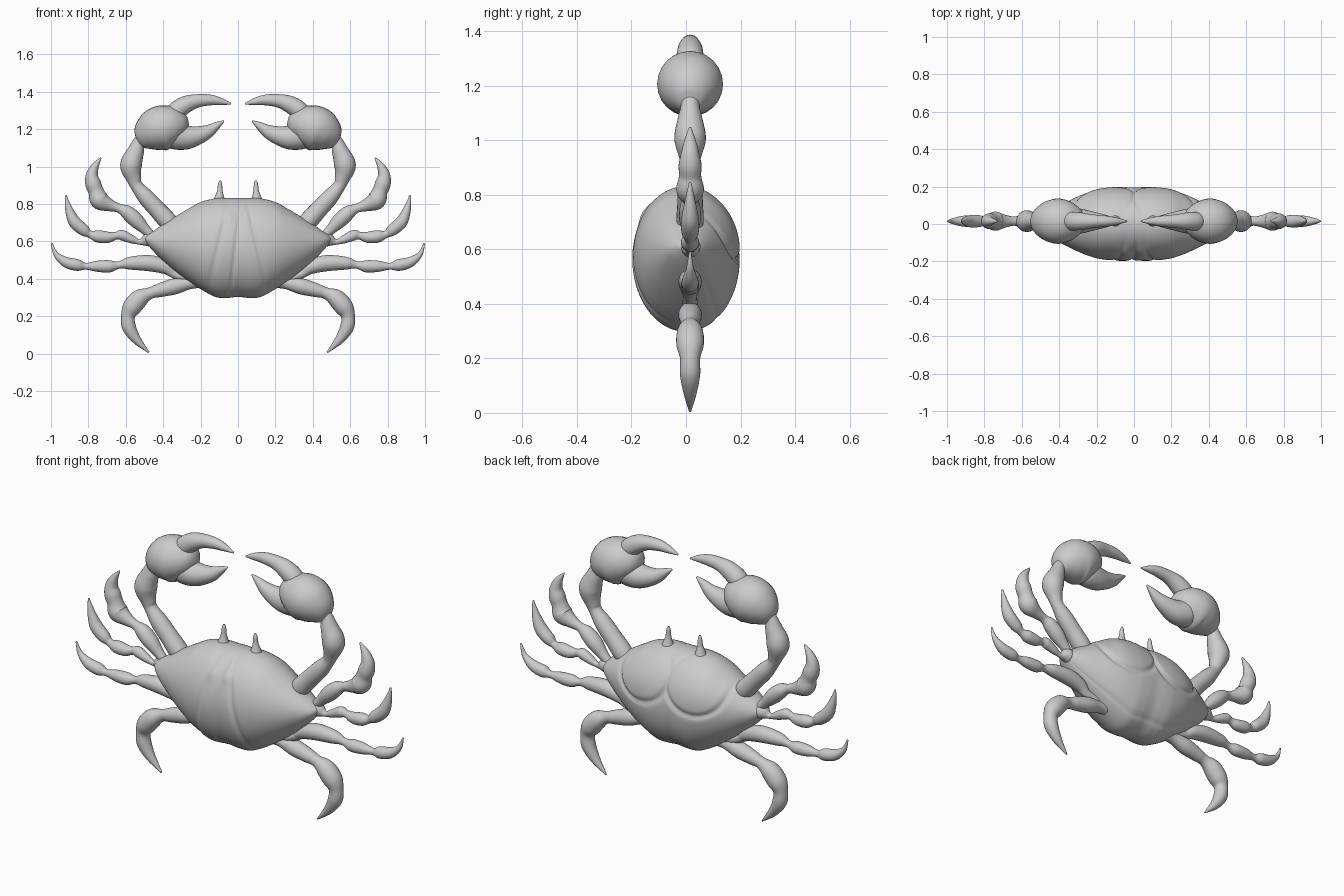
import bpy, bmesh
from math import sin, cos, pi, exp, hypot, sqrt

LIMB_Y = 0.015


def spline(pts, steps):
    """Catmull-Rom through tuples of any length."""
    p = [pts[0]] + list(pts) + [pts[-1]]
    out = []
    for i in range(1, len(p) - 2):
        for s in range(steps):
            t = s / steps
            out.append(tuple(
                0.5 * (2 * b + (c - a) * t + (2 * a - 5 * b + 4 * c - d) * t * t
                       + (3 * b - a - 3 * c + d) * t ** 3)
                for a, b, c, d in zip(*p[i - 1:i + 3])))
    return out + [tuple(pts[-1])]


def loft(name, rings, mirror):
    """Skin a list of equal-sized closed rings, capping both ends."""
    bm = bmesh.new()
    vs = [[bm.verts.new(co) for co in ring] for ring in rings]
    n = len(vs[0])
    for a, b in zip(vs, vs[1:]):
        for j in range(n):
            bm.faces.new((a[j], a[(j + 1) % n], b[(j + 1) % n], b[j]))
    bm.faces.new(vs[0])
    bm.faces.new(vs[-1])
    bmesh.ops.recalc_face_normals(bm, faces=bm.faces)
    for f in bm.faces:
        f.smooth = True
    me = bpy.data.meshes.new(name)
    bm.to_mesh(me)
    bm.free()
    ob = bpy.data.objects.new(name, me)
    bpy.context.collection.objects.link(ob)
    if mirror:
        m = ob.modifiers.new("mirror", 'MIRROR')
        m.use_mirror_merge = False
    return ob


def limb(name, pts, y=LIMB_Y, sides=24):
    """Round tube through (x, z, radius) points, mirrored to the other side."""
    path = spline(pts, 6)
    rings = []
    for i, (x, z, r) in enumerate(path):
        a, b = path[max(i - 1, 0)], path[min(i + 1, len(path) - 1)]
        dx, dz = b[0] - a[0], b[1] - a[1]
        l = hypot(dx, dz) or 1
        nx, nz = -dz / l, dx / l
        r = max(r, 0.003)
        rings.append([(x + nx * r * cos(k * 2 * pi / sides),
                       y + r * sin(k * 2 * pi / sides),
                       z + nz * r * cos(k * 2 * pi / sides)) for k in range(sides)])
    return loft(name, rings, True)


def bump(v, width):
    return exp(-(v / width) ** 2)


# Shell: elliptical sections (x, top z, bottom z, half depth)
half = [(0, .832, .303, .195), (.06, .832, .298, .197), (.12, .83, .303, .195),
        (.2, .81, .345, .183), (.27, .772, .392, .16), (.34, .73, .445, .128),
        (.41, .685, .505, .092), (.46, .65, .555, .06), (.488, .63, .59, .03),
        (.496, .618, .603, .008)]
sections = [(-x, t, b, d) for x, t, b, d in reversed(half[1:])] + half
rings = []
for x, top, bot, d in spline(sections, 9):
    ring = []
    for k in range(128):
        a = 2 * pi * k / 128
        y = d * cos(a)
        z = (top + bot) / 2 + (top - bot) / 2 * sin(a)
        ax, fade = abs(x), min(1, d / .12) * abs(cos(a))
        if y > 0:
            # two raised lobes on the back and a rim groove below
            e = sqrt(((ax - .16) / .165) ** 2 + ((z - .71) / .145) ** 2)
            y += fade * (.008 * max(0, 1 - e * e) - .012 * bump(e - 1, .08))
            y -= fade * .01 * bump(a - 2 * pi + .95, .05)
        else:
            # belly creases and small mouth plates
            crease = .165 - (z - .32) * .24
            y += fade * .008 * (bump(ax - crease, .014)
                                + bump(x + .02 - (z - .5) * .12, .012))
            y -= fade * .012 * bump(ax - .05, .03) * bump(z - .74, .035)
        ring.append((x, y, z))
    rings.append(ring)
loft("shell", rings, False)

# Eye stalks
limb("eye_stalks", [(.1, .80, .04), (.099, .835, .026), (.097, .87, .015),
                    (.096, .905, .011), (.095, .922, .006), (.095, .926, .003)])

# Claw arms
limb("claw_arms", [(.35, .68, .045), (.378, .711, .05), (.428, .766, .047),
                   (.492, .836, .044), (.54, .894, .033), (.556, .932, .039),
                   (.572, 1.006, .058), (.547, 1.081, .045), (.529, 1.129, .034),
                   (.492, 1.167, .04)])

# Claw palms and the two fingers of each claw
limb("claw_palms", [(.54, 1.137, .02), (.525, 1.145, .055), (.481, 1.173, .097),
                    (.428, 1.2, .119), (.374, 1.21, .117), (.321, 1.206, .094),
                    (.285, 1.195, .055), (.275, 1.19, .01)])
limb("claw_lower_fingers", [(.37, 1.175, .07), (.325, 1.163, .073), (.273, 1.156, .064),
                            (.214, 1.167, .05), (.16, 1.188, .036), (.112, 1.22, .02),
                            (.075, 1.244, .004)])
limb("claw_upper_fingers", [(.36, 1.255, .04), (.33, 1.297, .05), (.278, 1.332, .046),
                            (.219, 1.351, .036), (.15, 1.356, .029), (.091, 1.348, .019),
                            (.037, 1.335, .004)])

# Walking legs, from top pair to bottom pair
limb("first_legs", [(.44, .61, .02), (.492, .66, .027), (.545, .713, .04), (.594, .756, .037),
                    (.636, .777, .024), (.684, .793, .033), (.738, .82, .051),
                    (.759, .868, .041), (.775, .91, .042), (.781, .953, .033),
                    (.765, 1.0, .021), (.733, 1.047, .004)])
limb("second_legs", [(.44, .61, .035), (.481, .608, .037), (.524, .597, .015),
                     (.567, .611, .022), (.62, .633, .028), (.652, .63, .02),
                     (.695, .622, .03), (.749, .627, .033), (.791, .638, .02),
                     (.824, .66, .031), (.872, .702, .033), (.898, .755, .024),
                     (.914, .81, .012), (.92, .847, .004)])
limb("third_legs", [(.25, .40, .03), (.337, .425, .024), (.39, .462, .037), (.47, .483, .043),
                    (.578, .483, .034), (.636, .473, .019), (.684, .467, .032),
                    (.749, .467, .03), (.813, .467, .018), (.856, .473, .031),
                    (.92, .489, .028), (.973, .531, .014), (.996, .59, .004)])
limb("fourth_legs", [(.2, .39, .04), (.257, .378, .033), (.337, .36, .043), (.417, .339, .037),
                     (.47, .323, .031), (.524, .296, .048), (.567, .248, .05),
                     (.588, .2, .037), (.582, .14, .037), (.54, .072, .024),
                     (.476, .006, .004)])
